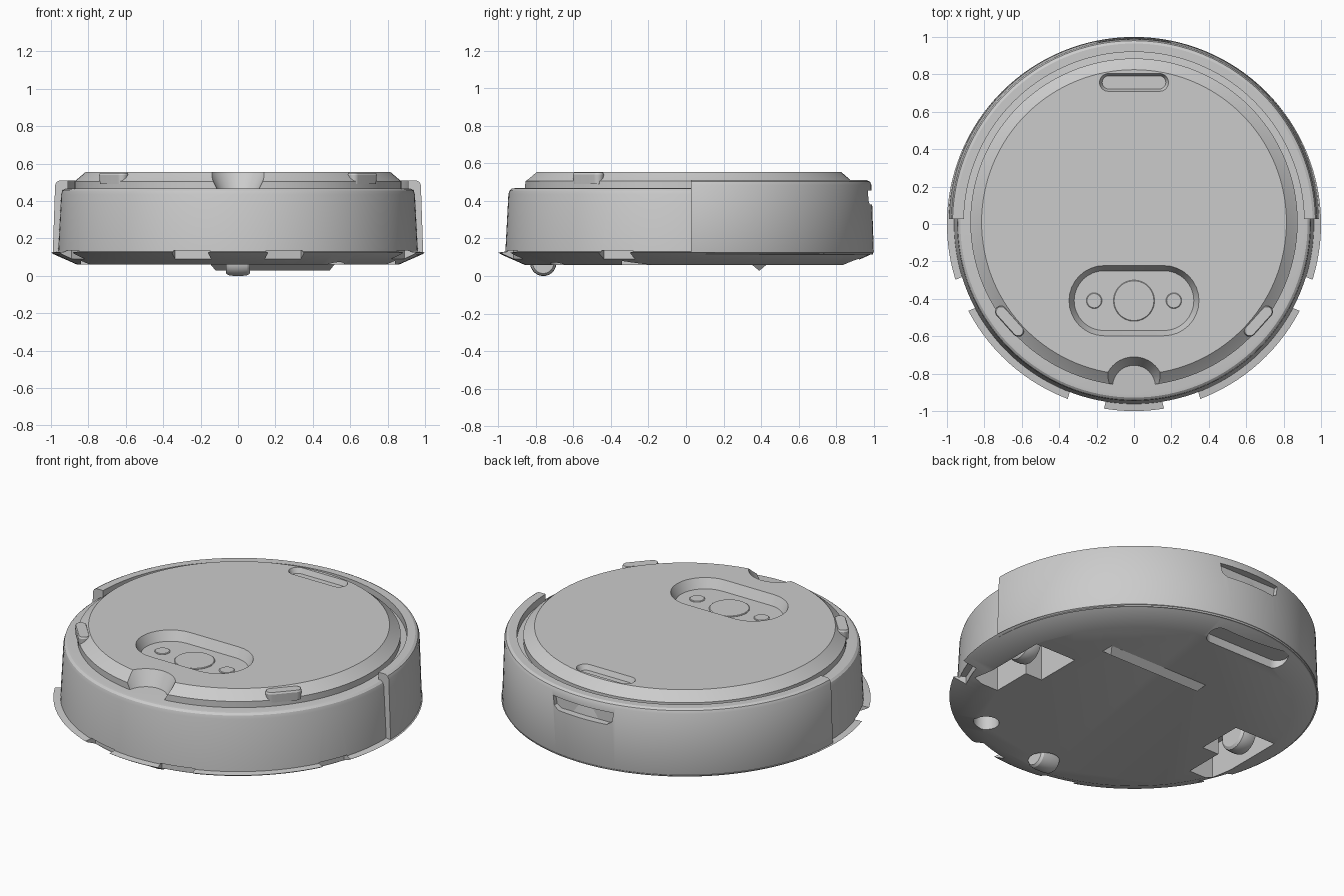
import bpy, bmesh
from math import sin, cos, pi, radians
from mathutils import Matrix

cube = bpy.data.objects.get("Cube")
if cube:
    bpy.data.objects.remove(cube)

grey = bpy.data.materials.new("plain grey")
grey.use_nodes = True
grey.diffuse_color = (0.6, 0.6, 0.6, 1)
grey.node_tree.nodes["Principled BSDF"].inputs["Base Color"].default_value = (0.6, 0.6, 0.6, 1)


def loft(name, rings):
    """Solid skinned through equal rings of points, with both ends capped."""
    bm = bmesh.new()
    loops = [[bm.verts.new(p) for p in ring] for ring in rings]
    n = len(loops[0])
    for a, b in zip(loops, loops[1:]):
        for i in range(n):
            j = (i + 1) % n
            bm.faces.new((a[i], a[j], b[j], b[i]))
    bm.faces.new(loops[0])
    bm.faces.new(loops[-1])
    bmesh.ops.recalc_face_normals(bm, faces=bm.faces)
    mesh = bpy.data.meshes.new(name)
    bm.to_mesh(mesh)
    bm.free()
    mesh.materials.append(grey)
    ob = bpy.data.objects.new(name, mesh)
    bpy.context.collection.objects.link(ob)
    return ob


def turned(name, profile, x=0, y=0, sides=128):
    """Round solid from (radius, height) pairs."""
    angles = [2 * pi * i / sides for i in range(sides)]
    return loft(name, [[(x + r * cos(a), y + r * sin(a), z) for a in angles]
                       for r, z in profile])


def capsule(name, x, y, levels, turn=0):
    """Rounded bar from (half length, half width, height) levels."""
    rings = []
    for length, r, z in levels:
        ring = []
        for side in (1, -1):
            for i in range(17):
                a = -pi / 2 + pi * i / 16
                ring.append((side * (length - r + r * cos(a)), side * r * sin(a), z))
        rings.append(ring)
    ob = loft(name, rings)
    ob.data.transform(Matrix.Translation((x, y, 0)) @ Matrix.Rotation(turn, 4, "Z"))
    return ob


def block(name, x0, x1, y0, y1, z0, z1, turn=0):
    ob = loft(name, [[(x0, y0, z), (x1, y0, z), (x1, y1, z), (x0, y1, z)] for z in (z0, z1)])
    ob.data.transform(Matrix.Rotation(turn, 4, "Z"))
    return ob


def activate(ob):
    bpy.ops.object.select_all(action="DESELECT")
    ob.select_set(True)
    bpy.context.view_layer.objects.active = ob


def bevel(ob, width):
    activate(ob)
    mod = ob.modifiers.new("rounding", "BEVEL")
    mod.width, mod.segments = width, 3
    bpy.ops.object.modifier_apply(modifier=mod.name)


def cut(ob, cutters):
    for c in cutters:
        c.hide_render = True
        activate(ob)
        mod = ob.modifiers.new("cut", "BOOLEAN")
        mod.operation, mod.solver, mod.object = "DIFFERENCE", "EXACT", c
        bpy.ops.object.modifier_apply(modifier=mod.name)
        bpy.data.objects.remove(c)


# Main body with chamfered base, thin flange and bumper wall
body = turned("main_body", [(0.86, 0.06), (0.985, 0.115), (1.0, 0.125), (0.962, 0.13),
                            (0.946, 0.435), (0.94, 0.455), (0.928, 0.465), (0.91, 0.468)])
holes = []
for side in (1, -1):
    # Flange notches
    for angle, half in ((22.5, 0.09), (75, 0.1)):
        turn = radians(-angle if side > 0 else angle - 180)
        notch = block("notch_cutter", 0.925, 1.1, -half, half, 0.09, 0.135, turn)
        holes.append(notch)
    # Stepped drive wheel wells
    for x0, y0, y1 in ((0.57, -0.1, 0.18), (0.68, -0.34, -0.05)):
        xs = sorted((side * x0, side * 0.84))
        holes.append(block("well_cutter", *xs, y0, y1, 0, 0.28 + y1 / 10))
holes.append(turned("caster_cutter", [(0.085, 0), (0.085, 0.15)], 0, -0.76, 32))
holes.append(turned("brush_cutter", [(0.07, 0), (0.07, 0.14)], 0.5, -0.65, 32))
holes.append(capsule("port_cutter", -0.08, 0.86, [(0.27, 0.06, 0), (0.27, 0.06, 0.11)]))
cut(body, holes)

# Rear wrap-around shell
section = [(0.93, 0.115), (0.985, 0.115), (0.99, 0.13), (0.978, 0.485), (0.97, 0.502),
           (0.955, 0.51), (0.91, 0.51), (0.91, 0.455)]
steps = 72
sweep = []
for i in range(steps + 1):
    a = radians(1 + 178 * i / steps)
    sweep.append([(r * cos(a), 0.01 + r * sin(a), z) for r, z in section])
shell = loft("rear_shell", sweep)
window = loft("window_cutter", [[(-0.2, y, 0.455), (0.2, y, 0.455), (0.19, y, 0.4),
                                 (0.16, y, 0.38), (-0.16, y, 0.38), (-0.19, y, 0.4)]
                                for y in (0.945, 1.1)])
cut(shell, [window])

# Top lid with its recesses
lid = turned("top_lid", [(0.875, 0.45), (0.875, 0.505), (0.865, 0.512), (0.815, 0.555)], 0, 0.01)
cut(lid, [
    turned("front_recess_cutter", [(0.1, 0.44), (0.165, 0.565)], 0, -0.87, 48),
    capsule("panel_cutter", 0, -0.41, [(0.32, 0.16, 0.5), (0.35, 0.19, 0.56)]),
    capsule("handle_cutter", 0, 0.757, [(0.17, 0.035, 0.525), (0.187, 0.05, 0.56)]),
])

# Control buttons
buttons = [turned("button", [(r, 0.49), (r, 0.502), (r - 0.004, 0.505)], x, -0.41, 48)
           for x, r in ((0, 0.11), (0.213, 0.042), (-0.213, 0.042))]

# Lid side lugs
lugs = []
for side in (1, -1):
    lugs.append(capsule("side_lug", side * 0.665, -0.52,
                        [(0.095, 0.028, 0.49), (0.1, 0.032, 0.54), (0.095, 0.027, 0.55)],
                        side * radians(48)))

# Drive wheels, front caster and scraper ridge
wheels = []
for name, x, y, z, r, half in (("left_wheel", 0.76, -0.02, 0.17, 0.1, 0.05),
                               ("right_wheel", -0.76, -0.02, 0.17, 0.1, 0.05),
                               ("caster_wheel", 0, -0.76, 0.07, 0.07, 0.065)):
    wheel = turned(name, [(r * 0.8, -half), (r * 0.95, -half * 0.8), (r, -half * 0.4),
                          (r, half * 0.4), (r * 0.95, half * 0.8), (r * 0.8, half)], sides=40)
    wheel.data.transform(Matrix.Translation((x, y, z)) @ Matrix.Rotation(pi / 2, 4, "Y"))
    wheels.append(wheel)
ridge = loft("scraper_ridge", [[(x, 0.345, 0.065), (x, 0.435, 0.065), (x + dx, 0.39, 0.028)]
                               for x, dx in ((-0.15, 0.03), (0.52, -0.03))])

for ob in [body, shell, lid] + buttons + lugs + wheels:
    activate(ob)
    bpy.ops.object.shade_smooth_by_angle(angle=radians(25))
